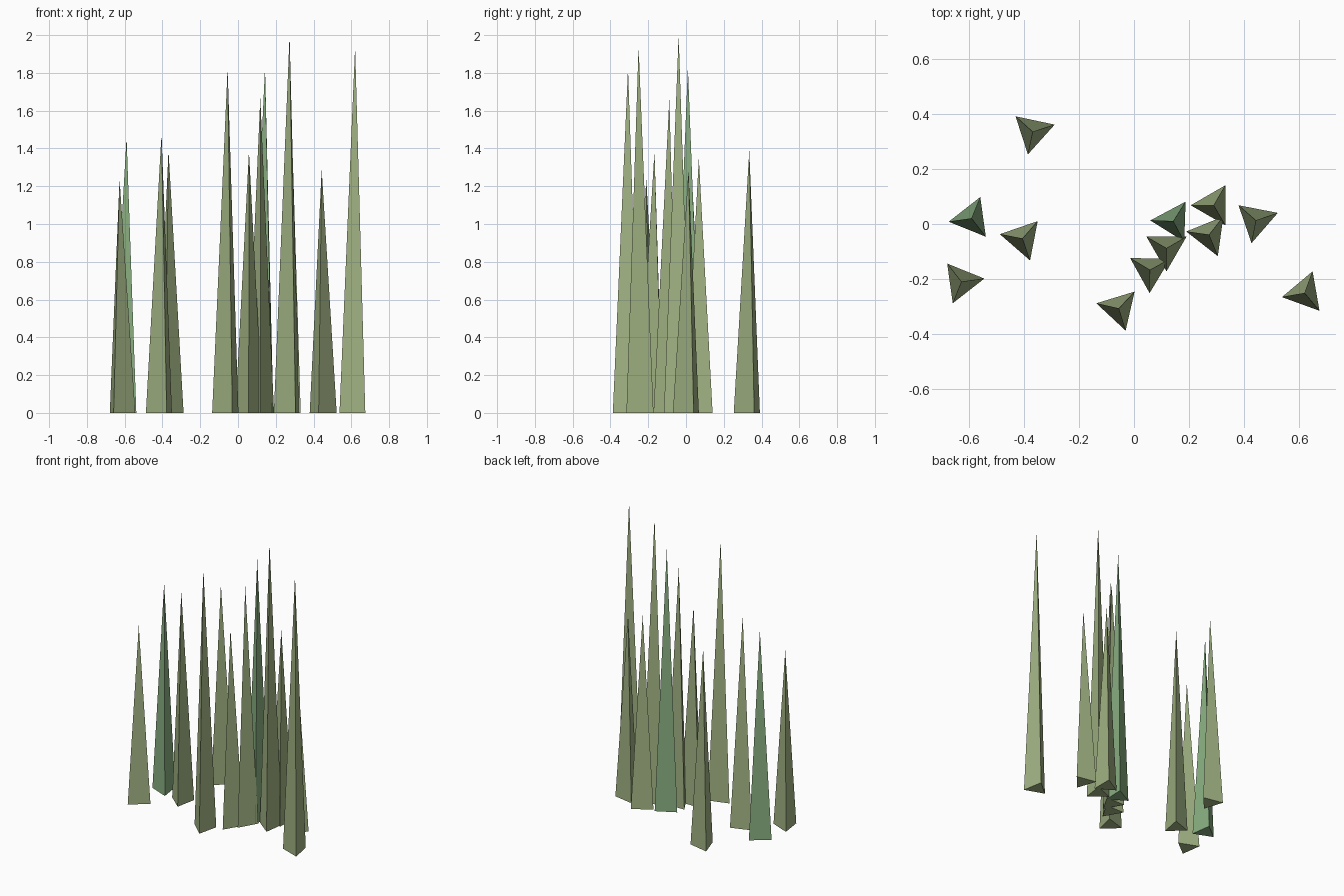
import bpy
from math import radians

if "Cube" in bpy.data.objects:
    bpy.data.objects.remove(bpy.data.objects["Cube"])


def material(name, rgb):
    m = bpy.data.materials.new(name)
    m.diffuse_color = (*rgb, 1)
    m.use_nodes = True
    m.node_tree.nodes["Principled BSDF"].inputs["Base Color"].default_value = m.diffuse_color
    return m


olive = material("olive_green", (0.36, 0.45, 0.23))
green = material("leaf_green", (0.25, 0.43, 0.22))

# x, y, height, angle of one base corner (degrees), material
blades = [
    (-0.368, 0.335, 1.39, 18, olive),
    (-0.590, 0.020, 1.46, 68, green),
    (-0.405, -0.053, 1.48, 49, olive),
    (-0.627, -0.210, 1.24, 8, olive),
    (-0.055, -0.307, 1.825, 47, olive),
    (0.058, -0.167, 1.385, 29, olive),
    (0.118, -0.088, 1.67, 30, olive),
    (0.143, 0.010, 1.83, 58, green),
    (0.273, -0.039, 2.00, 52, olive),
    (0.290, 0.068, 1.35, 60, olive),
    (0.443, 0.013, 1.29, 19, olive),
    (0.620, -0.251, 1.94, 70, olive),
]

# Three-sided grass blades; the cone's first corner points along +y
for i, (x, y, h, angle, mat) in enumerate(blades, 1):
    bpy.ops.mesh.primitive_cone_add(
        vertices=3, radius1=0.084, radius2=0, depth=h,
        location=(x, y, h / 2), rotation=(0, 0, radians(angle - 90)))
    blade = bpy.context.object
    blade.name = f"grass_blade_{i:02d}"
    blade.data.materials.append(mat)
